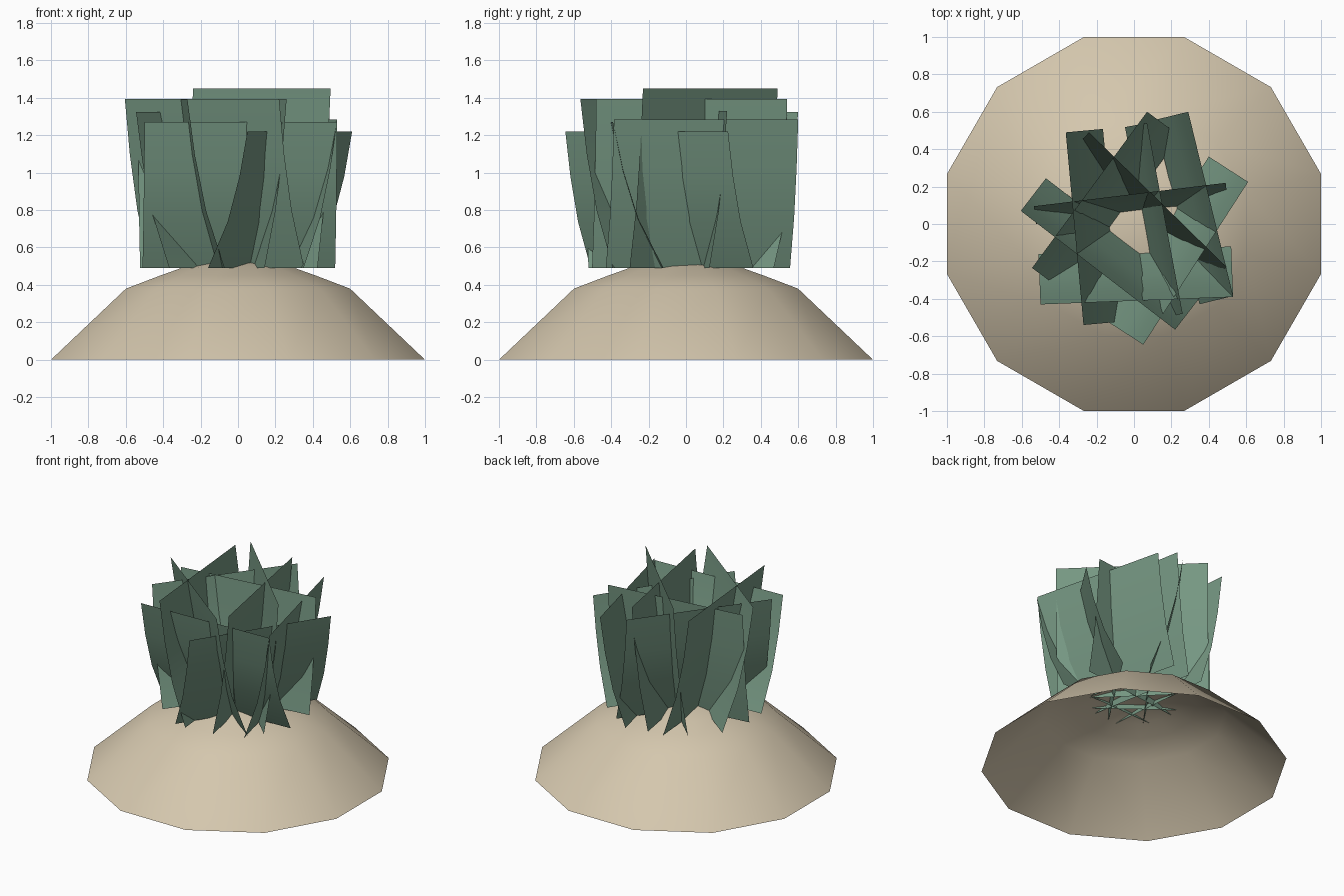
import bpy, math
from mathutils import Vector

if "Cube" in bpy.data.objects:
    bpy.data.objects.remove(bpy.data.objects["Cube"])


def material(name, color):
    m = bpy.data.materials.new(name)
    m.diffuse_color = (*color, 1)
    m.use_nodes = True
    m.node_tree.nodes["Principled BSDF"].inputs["Base Color"].default_value = m.diffuse_color
    return m


def build(name, verts, faces, mat):
    me = bpy.data.meshes.new(name)
    me.from_pydata(verts, [], faces)
    me.materials.append(mat)
    for p in me.polygons:
        p.use_smooth = True
    ob = bpy.data.objects.new(name, me)
    bpy.context.collection.objects.link(ob)
    return ob


sand = material("sand", (0.66, 0.57, 0.42))
green = material("leaf_green", (0.18, 0.31, 0.225))

# Twelve-sided mound, open underneath
SIDES = 12
profile = [(1.035, 0), (0.62, 0.38), (0.43, 0.45), (0.30, 0.495), (0.15, 0.53)]
verts, faces = [], []
for r, z in profile:
    for i in range(SIDES):
        a = math.radians(15 + i * 360 / SIDES)
        verts.append((r * math.cos(a), r * math.sin(a), z))
for k in range(len(profile) - 1):
    for i in range(SIDES):
        j = (i + 1) % SIDES
        faces.append((k * SIDES + i, k * SIDES + j,
                      (k + 1) * SIDES + j, (k + 1) * SIDES + i))
verts.append((0, 0, 0.54))
last = (len(profile) - 1) * SIDES
for i in range(SIDES):
    faces.append((last + i, last + (i + 1) % SIDES, len(verts) - 1))
build("mound", verts, faces, sand)

# Grass cards: top edge start and end (x, y), top height, outward lean
cards = [
    ((-0.50, -0.43), (0.53, -0.39), 1.27, 0.27),
    ((0.05, -0.645), (0.61, 0.225), 1.22, 0.25),
    ((-0.605, 0.07), (0.22, -0.565), 1.395, 0.22),
    ((0.07, 0.60), (-0.545, -0.235), 1.325, 0.22),
    ((0.495, -0.23), (-0.24, 0.49), 1.45, 0.10),
    ((0.26, -0.48), (0.07, 0.54), 1.395, 0.12),
    ((0.49, 0.22), (-0.535, 0.095), 1.33, 0.095),
    ((-0.365, 0.49), (-0.27, -0.54), 1.39, 0.20),
    ((0.53, -0.385), (0.29, 0.60), 1.285, 0.185),
]
BASE = 0.49
curve = [(0, 0), (0.34, 0.50), (0.67, 0.80), (1, 1)]  # height, lean fractions

for n, (a, b, top, lean) in enumerate(cards, 1):
    a, b = Vector(a), Vector(b)
    d = (b - a).normalized()
    out = Vector((d.y, -d.x))
    verts = []
    for h, f in curve:
        for p in (a, b):
            q = p - out * lean * (1 - f)
            verts.append((q.x, q.y, BASE + h * (top - BASE)))
    faces = [(2 * k, 2 * k + 1, 2 * k + 3, 2 * k + 2) for k in range(len(curve) - 1)]
    build(f"grass_card_{n}", verts, faces, green)
